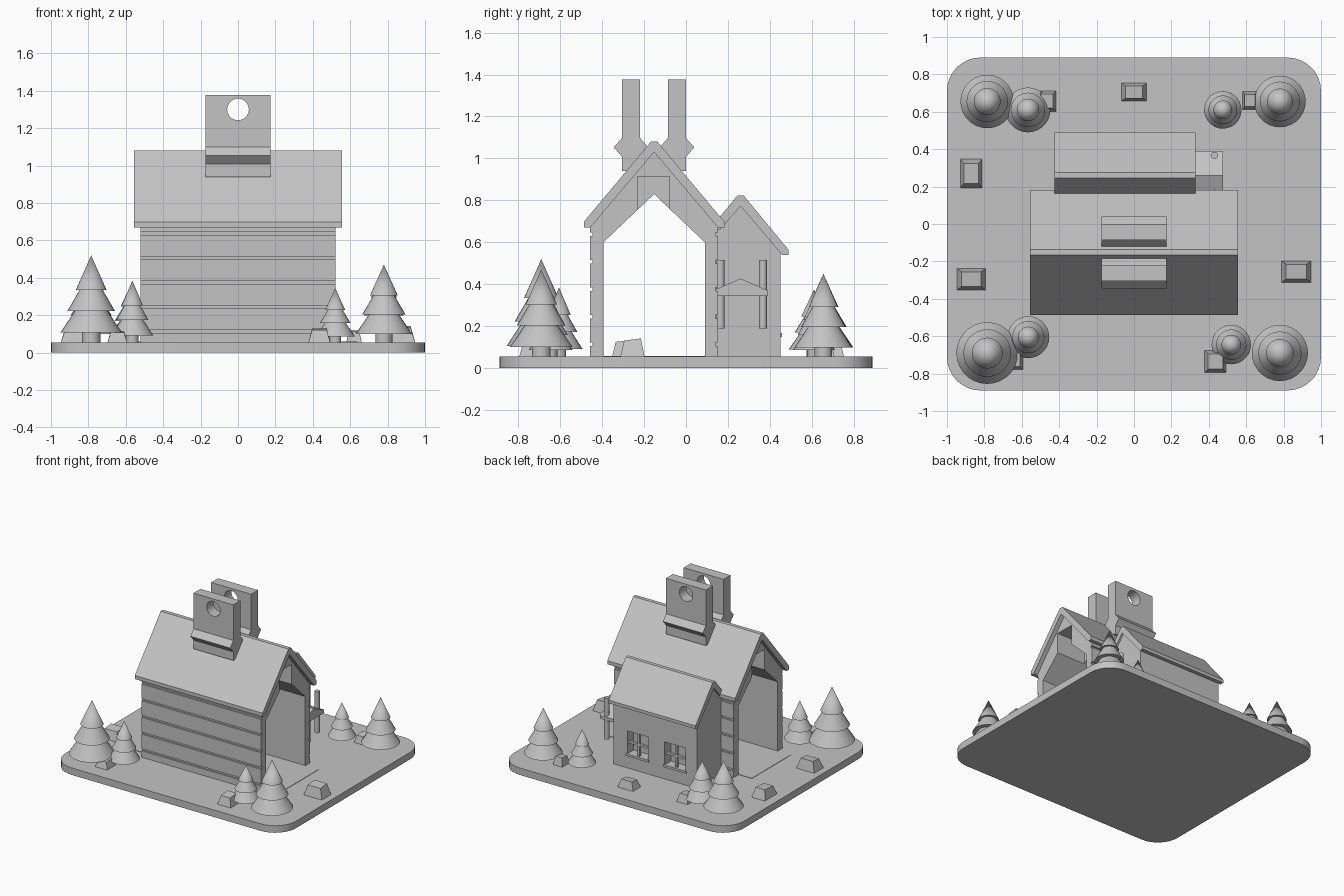
import bpy, bmesh
from math import radians, sin, cos, pi

if "Cube" in bpy.data.objects:
    bpy.data.objects.remove(bpy.data.objects["Cube"])

GREY = (0.55, 0.55, 0.55, 1)
stone = bpy.data.materials.new("plain grey")
stone.use_nodes = True
stone.diffuse_color = GREY
stone.node_tree.nodes["Principled BSDF"].inputs["Base Color"].default_value = GREY
GROUND = 0.055


def finish(name, bm):
    bmesh.ops.recalc_face_normals(bm, faces=bm.faces)
    mesh = bpy.data.meshes.new(name)
    bm.to_mesh(mesh)
    bm.free()
    mesh.materials.append(stone)
    ob = bpy.data.objects.new(name, mesh)
    bpy.context.collection.objects.link(ob)
    return ob


def prism(name, points, shift):
    """Extrude a closed outline by a vector."""
    bm = bmesh.new()
    face = bm.faces.new([bm.verts.new(p) for p in points])
    ext = bmesh.ops.extrude_face_region(bm, geom=[face])
    bmesh.ops.translate(bm, vec=shift,
                        verts=[g for g in ext["geom"] if isinstance(g, bmesh.types.BMVert)])
    return finish(name, bm)


def along_x(name, yz, x0, x1):
    return prism(name, [(x0, y, z) for y, z in yz], (x1 - x0, 0, 0))


def box(name, x, y, z):
    return along_x(name, [(y[0], z[0]), (y[1], z[0]), (y[1], z[1]), (y[0], z[1])], *x)


def cut(target, cutter):
    cutter.hide_render = True
    cutter.hide_viewport = True
    cutter.display_type = "WIRE"
    mod = target.modifiers.new("cut", "BOOLEAN")
    mod.object = cutter
    mod.solver = "EXACT"


def smooth(ob):
    bpy.ops.object.select_all(action="DESELECT")
    ob.select_set(True)
    bpy.context.view_layer.objects.active = ob
    bpy.ops.object.shade_smooth_by_angle(angle=radians(30))


def disc(cx, cy, r, n=32):
    return [(cx + r * cos(2 * pi * i / n), cy + r * sin(2 * pi * i / n)) for i in range(n)]


# Rounded ground plate
R = 0.18
outline = []
for k, (sx, sy) in enumerate([(1, 1), (-1, 1), (-1, -1), (1, -1)]):
    for i in range(9):
        a = (k + i / 8) * pi / 2
        outline.append((sx * (1 - R) + R * cos(a), sy * (0.89 - R) + R * sin(a), 0))
smooth(prism("ground_plate", outline, (0, 0, GROUND)))
box("passage_floor", (-0.635, 0.635), (-0.39, 0.09), (GROUND - 0.01, GROUND + 0.003))

# Main house: an open passage with grooved plank walls
MID, HALF, INNER = -0.152, 0.305, 0.242
side = [(HALF, 0.05)]
for i in range(5):
    z = 0.114 + 0.131 * i
    side += [(HALF, z - 0.008), (HALF - 0.012, z - 0.008),
             (HALF - 0.012, z + 0.008), (HALF, z + 0.008)]
side += [(HALF, 0.68)]
profile = [(MID + d, z) for d, z in side] + [(MID, 1.04)]
profile += [(MID - d, z) for d, z in reversed(side)]
profile += [(MID - INNER, 0.05), (MID - INNER, 0.6), (MID, 0.83),
            (MID + INNER, 0.6), (MID + INNER, 0.05)]
house = along_x("house_walls", profile, -0.52, 0.52)
for s, word in ((1, "left"), (-1, "right")):
    cut(house, box(word + "_gable_notch_cutter", sorted((s * 0.27, s * 0.6)),
                   (-0.23, -0.078), (0.7, 0.915)))


def roof(name, mid, half, eave, ridge, lip, x0, x1, reach):
    """Gable roof shell; reach is the half width on the -y side."""
    slope = (ridge - eave - lip) / (half - 0.015)
    low = ridge - slope * (reach - 0.015)
    along_x(name, [(mid - reach, low - lip), (mid - reach, low), (mid - 0.015, ridge),
                   (mid + 0.015, ridge), (mid + half, eave + lip), (mid + half, eave),
                   (mid + half - 0.03, eave), (mid, ridge - 0.05),
                   (mid - reach + 0.03, low - lip)], x0, x1)


roof("house_roof", MID, 0.335, 0.67, 1.08, 0.028, -0.555, 0.555, 0.335)

# Pair of pierced upright slabs with a pointed collar
for word, y in (("front", -0.262), ("back", -0.043)):
    half = [(0.043, 0.94), (0.043, 1.008), (0.082, 1.053), (0.043, 1.098), (0.043, 1.377)]
    slab = along_x(word + "_roof_slab", [(y + d, z) for d, z in half]
                   + [(y - d, z) for d, z in reversed(half)], -0.173, 0.173)
    cut(slab, prism(word + "_hole_cutter",
                    [(x, y - 0.1, z) for x, z in disc(0, 1.3, 0.058)], (0, 0.2, 0)))

# Annex with two windows
annex = along_x("annex_walls", [(0.14, 0.05), (0.45, 0.05), (0.45, 0.57), (0.26, 0.79),
                                (0.14, 0.66)], -0.41, 0.315)
roof("annex_roof", 0.26, 0.228, 0.54, 0.823, 0.025, -0.425, 0.33, 0.13)
for word, x in (("left", 0.105), ("right", -0.22)):
    cut(annex, box(word + "_window_cutter", (x - 0.09, x + 0.09), (0.37, 0.5), (0.165, 0.345)))
    box(word + "_window_post", (x - 0.009, x + 0.009), (0.42, 0.44), (0.16, 0.35))
    box(word + "_window_bar", (x - 0.095, x + 0.095), (0.42, 0.44), (0.246, 0.264))
    box(word + "_window_sill", (x - 0.1, x + 0.1), (0.44, 0.458), (0.15, 0.168))

# Side door, canopy and canopy posts
box("side_door", (0.3, 0.322), (0.172, 0.345), (GROUND, 0.35))
along_x("door_canopy", [(0.14, 0.345), (0.39, 0.345), (0.39, 0.37), (0.26, 0.428),
                        (0.14, 0.375)], 0.3, 0.475)
for word, y in (("front", 0.165), ("back", 0.367)):
    smooth(prism(word + "_canopy_post", [(px, py, 0.19) for px, py in disc(0.43, y, 0.019, 20)],
                 (0, 0, 0.325)))


# Trees: trunk and three stacked skirts
def tree(i, x, y, r, top):
    bm = bmesh.new()
    h = top - GROUND
    tiers = [(0.3, 0.3, 0, 0.2), (1, 0.42, 0.11, 0.42),
             (0.77, 0.28, 0.36, 0.66), (0.5, 0.0, 0.6, 1)]
    for r0, r1, f0, f1 in tiers:
        new = bmesh.ops.create_cone(bm, cap_ends=True, segments=28, radius1=r * r0,
                                    radius2=r * r1, depth=h * (f1 - f0))["verts"]
        bmesh.ops.translate(bm, verts=new, vec=(x, y, GROUND + h * (f0 + f1) / 2))
    bmesh.ops.remove_doubles(bm, verts=bm.verts, dist=1e-5)
    smooth(finish(f"tree_{i}", bm))


for i, t in enumerate([(-0.785, -0.69, 0.165, 0.52), (-0.565, -0.605, 0.112, 0.385),
                       (0.52, -0.645, 0.105, 0.345), (0.78, -0.69, 0.15, 0.47),
                       (0.78, 0.655, 0.138, 0.45), (0.475, 0.61, 0.1, 0.345),
                       (-0.785, 0.655, 0.143, 0.45), (-0.567, 0.61, 0.12, 0.375)]):
    tree(i + 1, *t)


# Rocks: tapered blocks with a slightly tilted top
def rock(i, x, y, w, d, h):
    bm = bmesh.new()
    bmesh.ops.create_cube(bm, size=1)
    for v in bm.verts:
        up = v.co.z > 0
        k = 0.66 if up else 1
        tilt = 0.12 * h * v.co.y if up else 0
        v.co = (x + v.co.x * w * k, y + v.co.y * d * k, GROUND + (h + tilt if up else -0.01))
    finish(f"rock_{i}", bm)


for i, r in enumerate([(-0.87, 0.27, 0.12, 0.16, 0.07), (-0.87, -0.295, 0.16, 0.12, 0.075),
                       (0, 0.705, 0.14, 0.1, 0.06), (-0.465, 0.657, 0.1, 0.115, 0.06),
                       (0.62, 0.66, 0.085, 0.1, 0.06), (0.868, -0.255, 0.165, 0.12, 0.082),
                       (0.435, -0.735, 0.12, 0.125, 0.07), (-0.645, -0.725, 0.11, 0.11, 0.055)]):
    rock(i + 1, *r)
